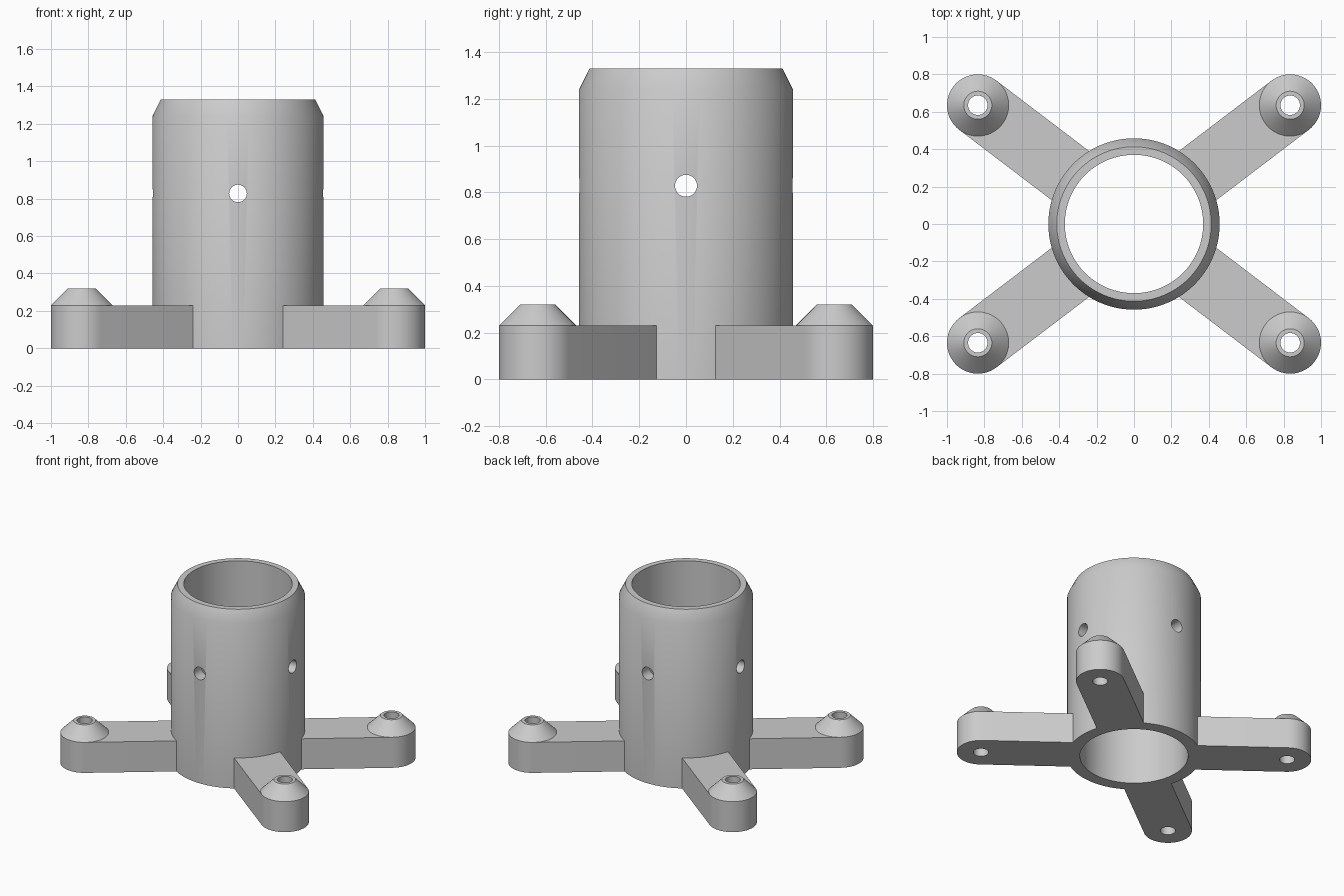
import bpy, bmesh
from math import sin, cos, pi, asin, atan2, hypot
from mathutils import Matrix

cube = bpy.data.objects.get("Cube")
if cube:
    bpy.data.objects.remove(cube, do_unlink=True)

GREY = (0.6, 0.6, 0.6, 1)
grey = bpy.data.materials.new("plain grey")
grey.use_nodes = True
grey.diffuse_color = GREY
grey.node_tree.nodes["Principled BSDF"].inputs["Base Color"].default_value = GREY

OUTER, BORE, HEIGHT = 0.458, 0.37, 1.33
FOOT_X, FOOT_Y, FOOT_R = 0.835, 0.635, 0.165
ARM_H, BOSS_H, BOSS_R, SCREW_R = 0.23, 0.32, 0.075, 0.052


def finish(name, bm):
    bmesh.ops.recalc_face_normals(bm, faces=bm.faces)
    mesh = bpy.data.meshes.new(name)
    bm.to_mesh(mesh)
    bm.free()
    mesh.materials.append(grey)
    obj = bpy.data.objects.new(name, mesh)
    bpy.context.collection.objects.link(obj)
    return obj


def smooth(obj):
    bpy.ops.object.select_all(action='DESELECT')
    obj.select_set(True)
    bpy.context.view_layer.objects.active = obj
    bpy.ops.object.shade_smooth_by_angle(angle=pi / 6)


def ring(bm, r, z, n, cx=0.0):
    return [bm.verts.new((cx + r * cos(2 * pi * i / n), r * sin(2 * pi * i / n), z))
            for i in range(n)]


def bridge(bm, a, b, indices):
    n = len(a)
    for i in indices:
        j = (i + 1) % n
        bm.faces.new((a[i], a[j], b[j], b[i]))


# Tube: closed wall profile turned around z
bm = bmesh.new()
n = 96
profile = [(OUTER, 0), (OUTER, 1.24), (0.413, HEIGHT), (BORE, HEIGHT), (BORE, 0)]
rings = [ring(bm, r, z, n) for r, z in profile]
for k in range(len(rings)):
    bridge(bm, rings[k], rings[(k + 1) % len(rings)], range(n))
tube = finish("tube", bm)

# Four screw holes through the tube wall
for axis, name in (('X', "side_hole_cutter"), ('Y', "front_hole_cutter")):
    bm = bmesh.new()
    turn = Matrix.Rotation(pi / 2, 4, 'Y' if axis == 'X' else 'X')
    bmesh.ops.create_cone(bm, cap_ends=True, segments=32, radius1=0.047, radius2=0.047,
                          depth=1.2, matrix=Matrix.Translation((0, 0, 0.828)) @ turn)
    cutter = finish(name, bm)
    cutter.hide_render = True
    mod = tube.modifiers.new(name, 'BOOLEAN')
    mod.operation, mod.solver, mod.object = 'DIFFERENCE', 'EXACT', cutter
    bpy.context.view_layer.objects.active = tube
    bpy.ops.object.modifier_apply(modifier=mod.name)
    bpy.data.objects.remove(cutter, do_unlink=True)
smooth(tube)


# Arm: flat bar with a round foot, conical boss and vertical screw hole
def arm(name, angle):
    bm = bmesh.new()
    n, reach = 64, hypot(FOOT_X, FOOT_Y)
    q = n // 4
    outer_half = [i % n for i in range(-q, q)]
    low, mid = (ring(bm, FOOT_R, z, n, reach) for z in (0, ARM_H))
    top = ring(bm, BOSS_R, BOSS_H, n, reach)
    hole_top, hole_low = (ring(bm, SCREW_R, z, n, reach) for z in (BOSS_H, 0))
    for a, b in ((mid, top), (top, hole_top), (hole_top, hole_low), (hole_low, low)):
        bridge(bm, a, b, range(n))
    bridge(bm, low, mid, outer_half)
    # curved root, just inside the tube wall
    root_r, steps = OUTER - 0.004, 12
    half = asin(FOOT_R / root_r)
    root = [[bm.verts.new((root_r * cos(t), root_r * sin(t), z))
             for t in (half * (2 * k / steps - 1) for k in range(steps + 1))]
            for z in (0, ARM_H)]
    bridge(bm, root[0], root[1], range(steps))
    for a, b in ((0, 3 * q), (-1, q)):
        bm.faces.new((root[0][a], low[b], mid[b], root[1][a]))
    for r, c in ((root[0], low), (root[1], mid)):
        bm.faces.new(r + c[q:3 * q + 1])
    bm.transform(Matrix.Rotation(angle, 4, 'Z'))
    smooth(finish(name, bm))


for sx, side in ((1, "left"), (-1, "right")):
    for sy, end in ((-1, "front"), (1, "back")):
        arm(f"{end}_{side}_arm", atan2(sy * FOOT_Y, sx * FOOT_X))
